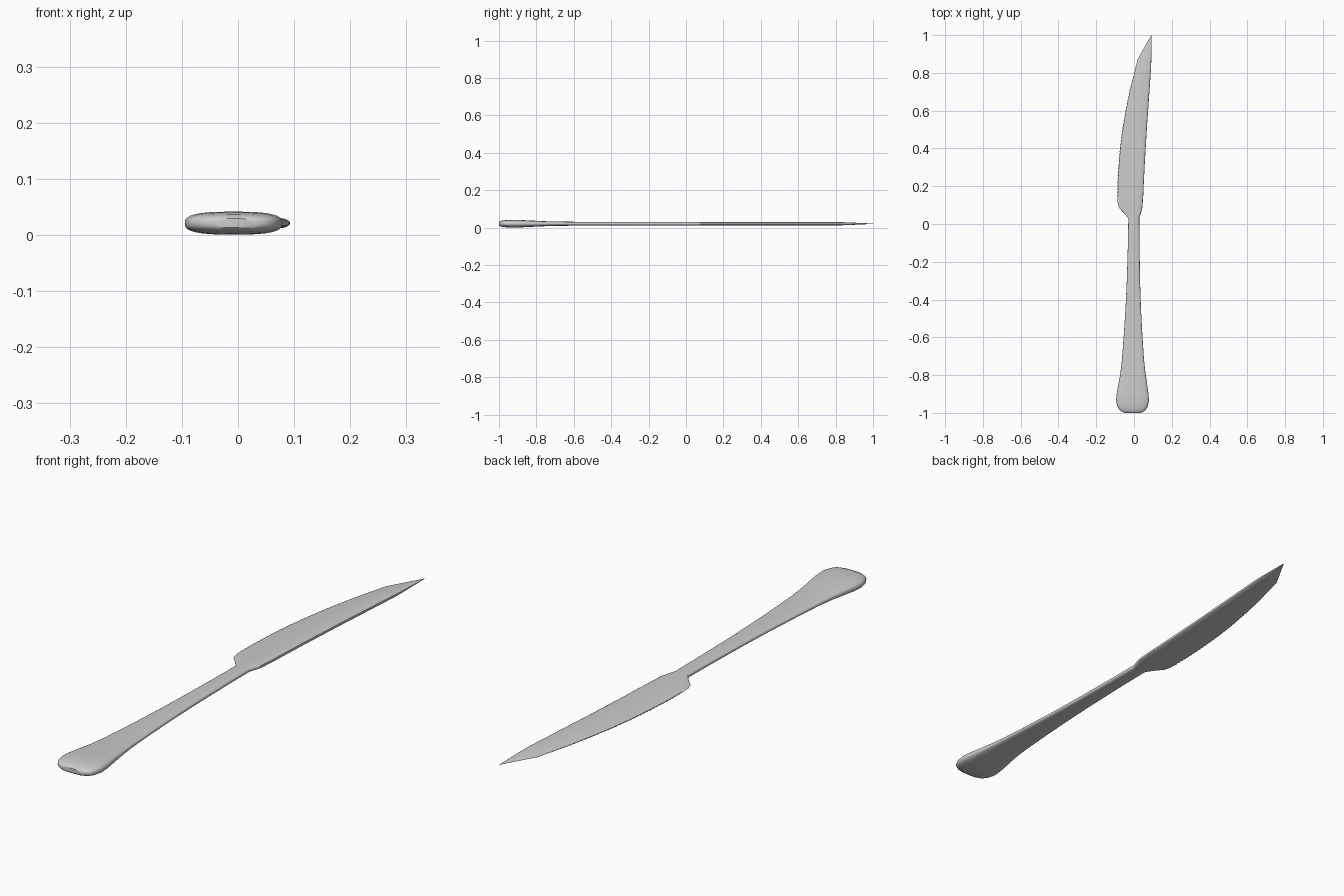
import bpy, bmesh, math

if "Cube" in bpy.data.objects:
    bpy.data.objects.remove(bpy.data.objects["Cube"])

N = 32        # points around each cross-section
ZC = 0.021    # mid-height of the knife


def sample(table, y):
    """Linear look-up of the values following y in each row."""
    for a, b in zip(table, table[1:]):
        if y <= b[0]:
            t = (y - a[0]) / (b[0] - a[0])
            return [p + (q - p) * t for p, q in zip(a[1:], b[1:])]
    return list(table[-1][1:])


def interp(pts, v):
    return sample(pts, v)[0]


BLADE_HALF = [(0, 0.06), (0.15, 0.42), (0.4, 0.85), (0.65, 1.0),
              (0.86, 1.0), (0.95, 0.8), (1.0, 0.4)]


def ring(y, left, right, half, blend, tooth=0.0):
    """Rounded handle section, blended towards a wedge-shaped blade section."""
    pts = []
    for i in range(N):
        a = 2 * math.pi * i / N
        c, s = math.cos(a), math.sin(a)
        sx = math.copysign(abs(c) ** 0.7, c)
        sz = math.copysign(abs(s) ** 0.7, s) if abs(s) > 1e-6 else 0.0
        u = (1 + sx) / 2
        sign = 0 if abs(s) < 1e-6 else math.copysign(1, s)
        bz = sign * interp(BLADE_HALF, u)
        x = left + (right - left) * u
        if u < 0.01:
            x += tooth
        pts.append((x, y, ZC + half * (sz + (bz - sz) * blend)))
    return pts


def loft(name, rings, cap_start=False, cap_end=False):
    bm = bmesh.new()
    rows = [[bm.verts.new(p) for p in r] for r in rings]
    for a, b in zip(rows, rows[1:]):
        for i in range(N):
            j = (i + 1) % N
            bm.faces.new((a[i], a[j], b[j], b[i]))
    if cap_start:
        bm.faces.new(rows[0])
    if cap_end:
        bm.faces.new(rows[-1])
    bmesh.ops.recalc_face_normals(bm, faces=bm.faces)
    me = bpy.data.meshes.new(name)
    bm.to_mesh(me)
    bm.free()
    ob = bpy.data.objects.new(name, me)
    bpy.context.collection.objects.link(ob)
    bpy.ops.object.select_all(action='DESELECT')
    ob.select_set(True)
    bpy.context.view_layer.objects.active = ob
    bpy.ops.object.shade_smooth_by_angle(angle=math.radians(40))
    return ob


# Handle: y, left x, right x, half thickness
handle = [(-1.0, -0.045, 0.032, 0.008), (-0.996, -0.06, 0.046, 0.012),
          (-0.985, -0.077, 0.062, 0.016), (-0.965, -0.089, 0.073, 0.019),
          (-0.935, -0.095, 0.079, 0.0205), (-0.9, -0.092, 0.077, 0.0205),
          (-0.85, -0.083, 0.07, 0.018), (-0.79, -0.072, 0.061, 0.015),
          (-0.72, -0.064, 0.053, 0.012), (-0.6, -0.055, 0.045, 0.0105),
          (-0.45, -0.045, 0.037, 0.01), (-0.3, -0.038, 0.032, 0.01),
          (-0.1, -0.032, 0.029, 0.01), (0.03, -0.030, 0.028, 0.01)]
loft("handle", [ring(*r, 0.0) for r in handle], cap_start=True)

# Blade: y, edge x, spine x, half thickness, blend from handle section
blade = [(0.03, -0.030, 0.028, 0.01, 0), (0.045, -0.042, 0.032, 0.01, 0.3),
         (0.065, -0.06, 0.039, 0.01, 0.7), (0.085, -0.079, 0.044, 0.01, 1),
         (0.11, -0.086, 0.046, 0.01, 1), (0.15, -0.089, 0.049, 0.01, 1),
         (0.22, -0.089, 0.052, 0.01, 1), (0.32, -0.083, 0.057, 0.01, 1),
         (0.42, -0.074, 0.063, 0.01, 1), (0.52, -0.06, 0.069, 0.01, 1),
         (0.62, -0.042, 0.076, 0.01, 1), (0.72, -0.021, 0.083, 0.0095, 1),
         (0.82, 0.005, 0.09, 0.009, 1), (0.87, 0.018, 0.092, 0.007, 1),
         (1.0, 0.0915, 0.093, 0.001, 1)]

# Fine stations along the cutting edge alternate to make the serrations
rings = [ring(*r) for r in blade if r[0] < 0.14]
teeth = 40
for k in range(2 * teeth + 1):
    y = 0.15 + (0.87 - 0.15) * k / (2 * teeth)
    rings.append(ring(y, *sample(blade, y), tooth=0.006 * (k % 2)))
rings.append(ring(*blade[-1]))
loft("blade", rings, cap_end=True)
